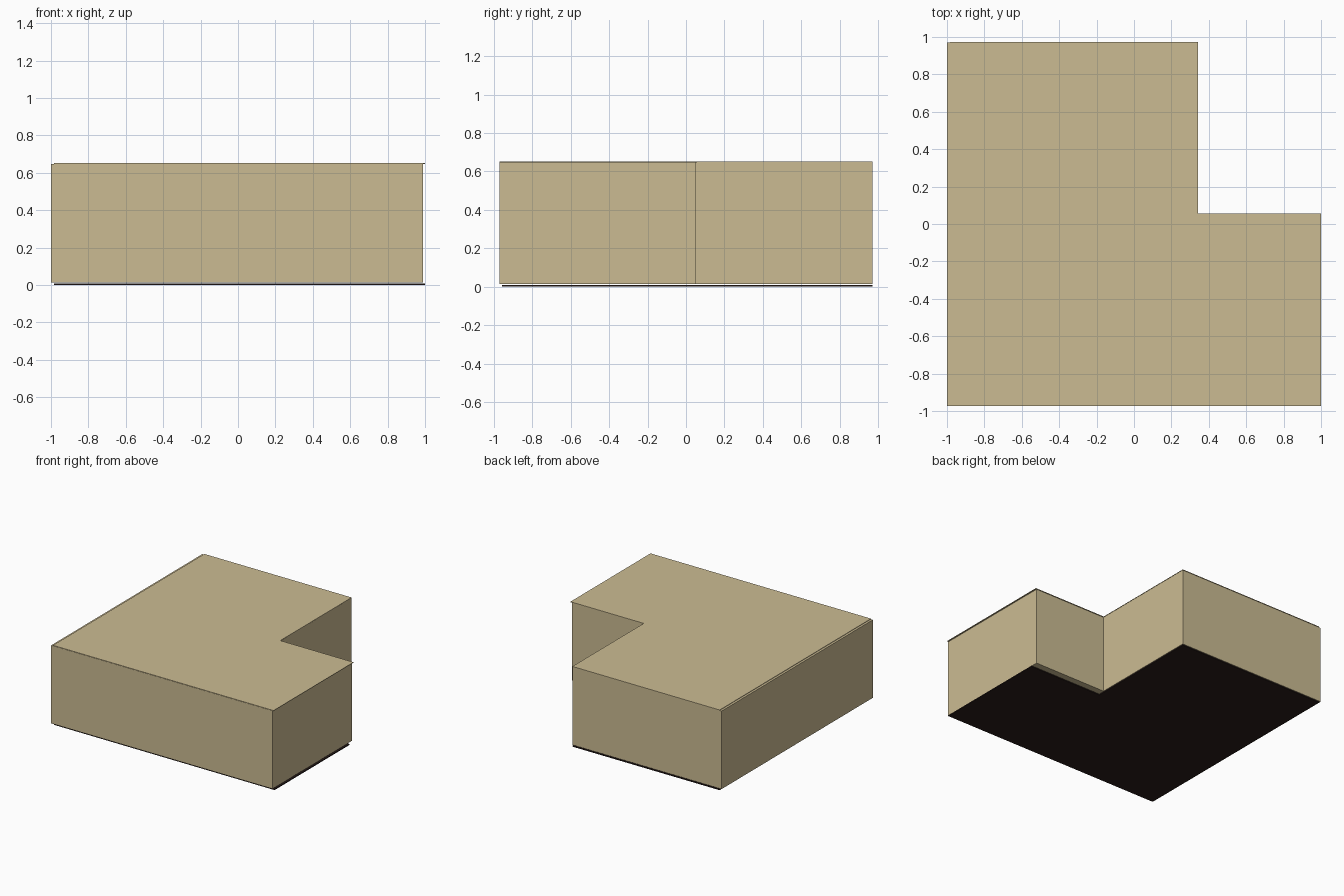
import bpy
import bmesh

if "Cube" in bpy.data.objects:
    bpy.data.objects.remove(bpy.data.objects["Cube"])


def material(name, rgb):
    m = bpy.data.materials.new(name)
    m.diffuse_color = (*rgb, 1.0)
    m.use_nodes = True
    m.node_tree.nodes["Principled BSDF"].inputs["Base Color"].default_value = m.diffuse_color
    return m


def l_block(name, x0, x1, y0, y1, notch, z0, z1, mat):
    """L-shaped outline, notched at back right, extruded from z0 to z1."""
    nx, ny = notch
    outline = [(x0, y0), (x1, y0), (x1, ny), (nx, ny), (nx, y1), (x0, y1)]
    bm = bmesh.new()
    face = bm.faces.new([bm.verts.new((x, y, z0)) for x, y in outline])
    ext = bmesh.ops.extrude_face_region(bm, geom=[face], use_keep_orig=True)
    top = [v for v in ext["geom"] if isinstance(v, bmesh.types.BMVert)]
    bmesh.ops.translate(bm, vec=(0, 0, z1 - z0), verts=top)
    bmesh.ops.recalc_face_normals(bm, faces=bm.faces)
    mesh = bpy.data.meshes.new(name)
    bm.to_mesh(mesh)
    bm.free()
    mesh.materials.append(mat)
    obj = bpy.data.objects.new(name, mesh)
    bpy.context.collection.objects.link(obj)
    return obj


tan = material("tan", (0.60, 0.50, 0.29))
dark = material("dark_brown", (0.024, 0.013, 0.011))

# Main body
l_block("body", -1.0, 0.99, -0.972, 0.97, (0.34, 0.052), 0.013, 0.647, tan)
# Thin roof sheet, shifted slightly to the right
l_block("roof_sheet", -0.983, 1.0, -0.972, 0.972, (0.341, 0.056), 0.648, 0.652, tan)
# Thin dark floor sheet, shifted the same way
l_block("floor_sheet", -0.983, 1.0, -0.958, 0.972, (0.341, 0.005), 0.0, 0.008, dark)
